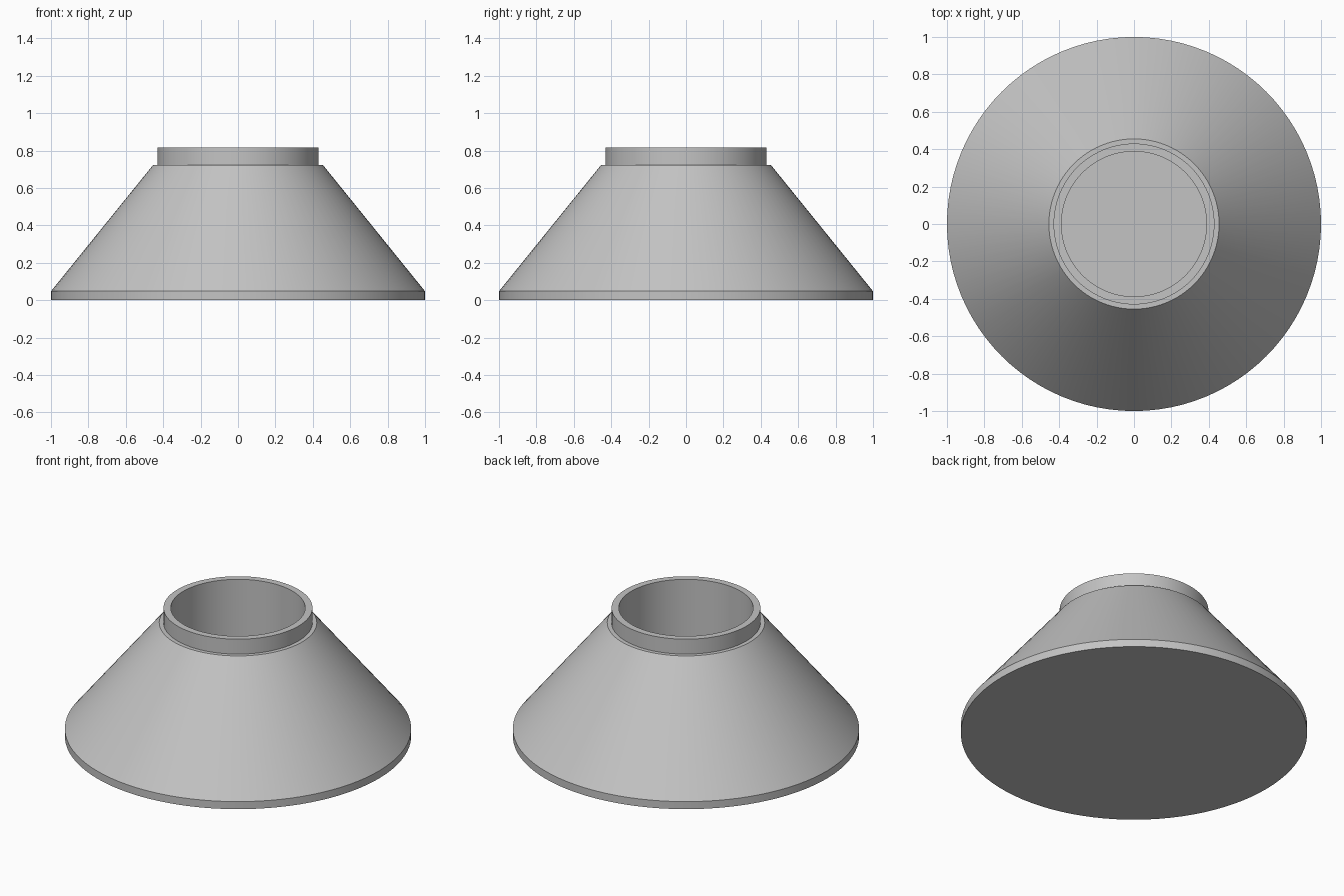
import bpy, bmesh, math

cube = bpy.data.objects.get("Cube")
if cube:
    bpy.data.objects.remove(cube, do_unlink=True)

SEGMENTS = 96

grey = bpy.data.materials.new("light grey")
grey.use_nodes = True
colour = (0.55, 0.55, 0.55, 1)
grey.diffuse_color = colour
grey.node_tree.nodes["Principled BSDF"].inputs["Base Color"].default_value = colour


def lathe(name, profile):
    """Turn a (radius, height) profile about z, closing both ends with discs."""
    bm = bmesh.new()
    rings = []
    for r, z in profile:
        rings.append([bm.verts.new((r * math.cos(a), r * math.sin(a), z))
                      for a in (math.tau * i / SEGMENTS for i in range(SEGMENTS))])
    for low, high in zip(rings, rings[1:]):
        for i in range(SEGMENTS):
            j = (i + 1) % SEGMENTS
            bm.faces.new((low[i], low[j], high[j], high[i]))
    bm.faces.new(rings[0][::-1])
    bm.faces.new(rings[-1])
    bmesh.ops.recalc_face_normals(bm, faces=bm.faces)
    mesh = bpy.data.meshes.new(name)
    bm.to_mesh(mesh)
    bm.free()
    mesh.materials.append(grey)
    obj = bpy.data.objects.new(name, mesh)
    bpy.context.collection.objects.link(obj)
    bpy.ops.object.select_all(action="DESELECT")
    obj.select_set(True)
    bpy.context.view_layer.objects.active = obj
    bpy.ops.object.shade_smooth_by_angle(angle=math.radians(30))
    return obj


# Rim, sloping body, shoulder, neck, then the blind bore down to its floor
lathe("conical_base", [
    (1.0, 0), (1.0, 0.048),
    (0.455, 0.722), (0.43, 0.722),
    (0.43, 0.817), (0.388, 0.817),
    (0.388, 0.048),
])
